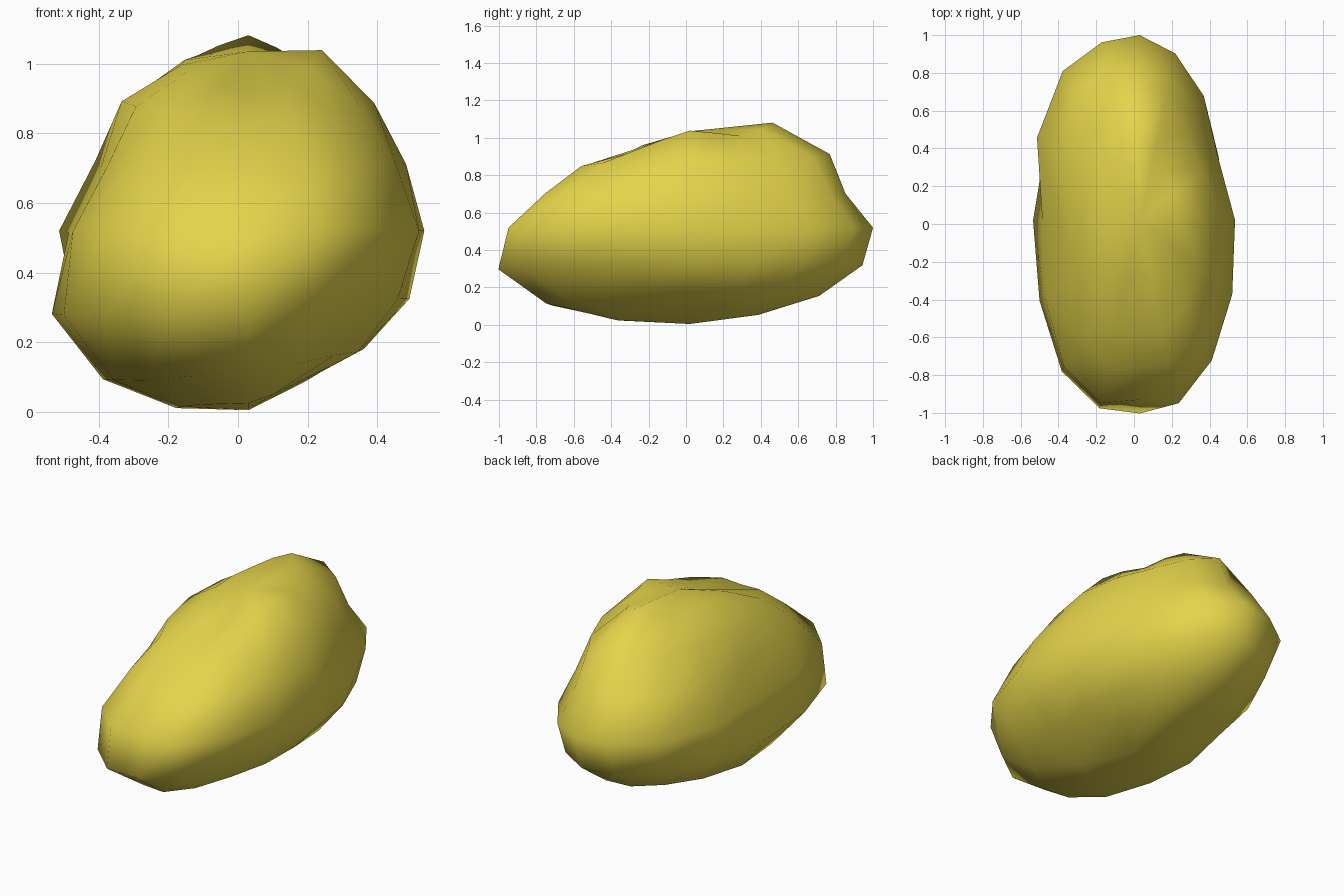
import bpy
from math import pi, sin, cos

if "Cube" in bpy.data.objects:
    bpy.data.objects.remove(bpy.data.objects["Cube"])

# Radial swell of the pebble: one row per latitude ring (bottom to top),
# one column per 45 degrees (right, back-right, back, ... front-right)
SWELL = [
    [0.88, 0.94, 0.98, 0.98, 1.07, 1.05, 1.04, 0.93],
    [0.93, 0.96, 1.00, 1.06, 1.17, 1.18, 1.11, 0.98],
    [0.99, 0.95, 1.02, 1.10, 1.21, 1.25, 1.13, 1.00],
    [1.00, 0.95, 1.00, 1.14, 1.02, 1.12, 0.97, 1.07],
    [0.97, 0.88, 0.92, 1.04, 0.91, 0.97, 0.86, 0.99],
    [1.01, 0.98, 1.08, 1.05, 1.02, 0.94, 0.86, 0.95],
    [1.09, 1.03, 1.18, 1.06, 1.00, 0.93, 0.82, 0.89],
]
# Local dents and bumps: (ring, segment) -> swell
LOCAL = {(3, 1): 0.89, (3, 5): 1.04, (3, 7): 1.165, (3, 9): 1.08,
         (3, 11): 1.07, (3, 13): 1.07, (3, 15): 1.05,
         (4, 1): 0.88, (4, 7): 1.02}
CENTRE = (0.03, 0.02, 0.52)
RADII = (0.505, 0.98, 0.515)
SEG = 16


def swell(ring, seg):
    if (ring, seg) in LOCAL:
        return LOCAL[ring, seg]
    row, i = SWELL[ring], seg // 2
    if seg % 2 == 0:
        return row[i]
    return (row[i] + row[(i + 1) % 8]) / 2


def point(lat, az, k=1.0):
    d = (cos(lat) * cos(az), cos(lat) * sin(az), sin(lat))
    return tuple(c + r * k * v for c, r, v in zip(CENTRE, RADII, d))


# Sphere grid with swollen rings and two poles
verts = [point((r - 3) * pi / 8, s * 2 * pi / SEG, swell(r, s))
         for r in range(7) for s in range(SEG)]
bottom, top = len(verts), len(verts) + 1
verts += [point(-pi / 2, 0), point(pi / 2, 0)]

faces = []
for s in range(SEG):
    n = (s + 1) % SEG
    for r in range(6):
        a, b = r * SEG, (r + 1) * SEG
        faces.append((a + s, a + n, b + n, b + s))
    faces.append((bottom, n, s))
    faces.append((top, 6 * SEG + s, 6 * SEG + n))

mesh = bpy.data.meshes.new("pebble")
mesh.from_pydata(verts, [], faces)
mesh.shade_smooth()
pebble = bpy.data.objects.new("pebble", mesh)
bpy.context.collection.objects.link(pebble)

# Olive yellow colour
mat = bpy.data.materials.new("olive_yellow")
mat.diffuse_color = (0.78, 0.66, 0.07, 1)
mat.use_nodes = True
mat.node_tree.nodes["Principled BSDF"].inputs["Base Color"].default_value = mat.diffuse_color
mesh.materials.append(mat)
